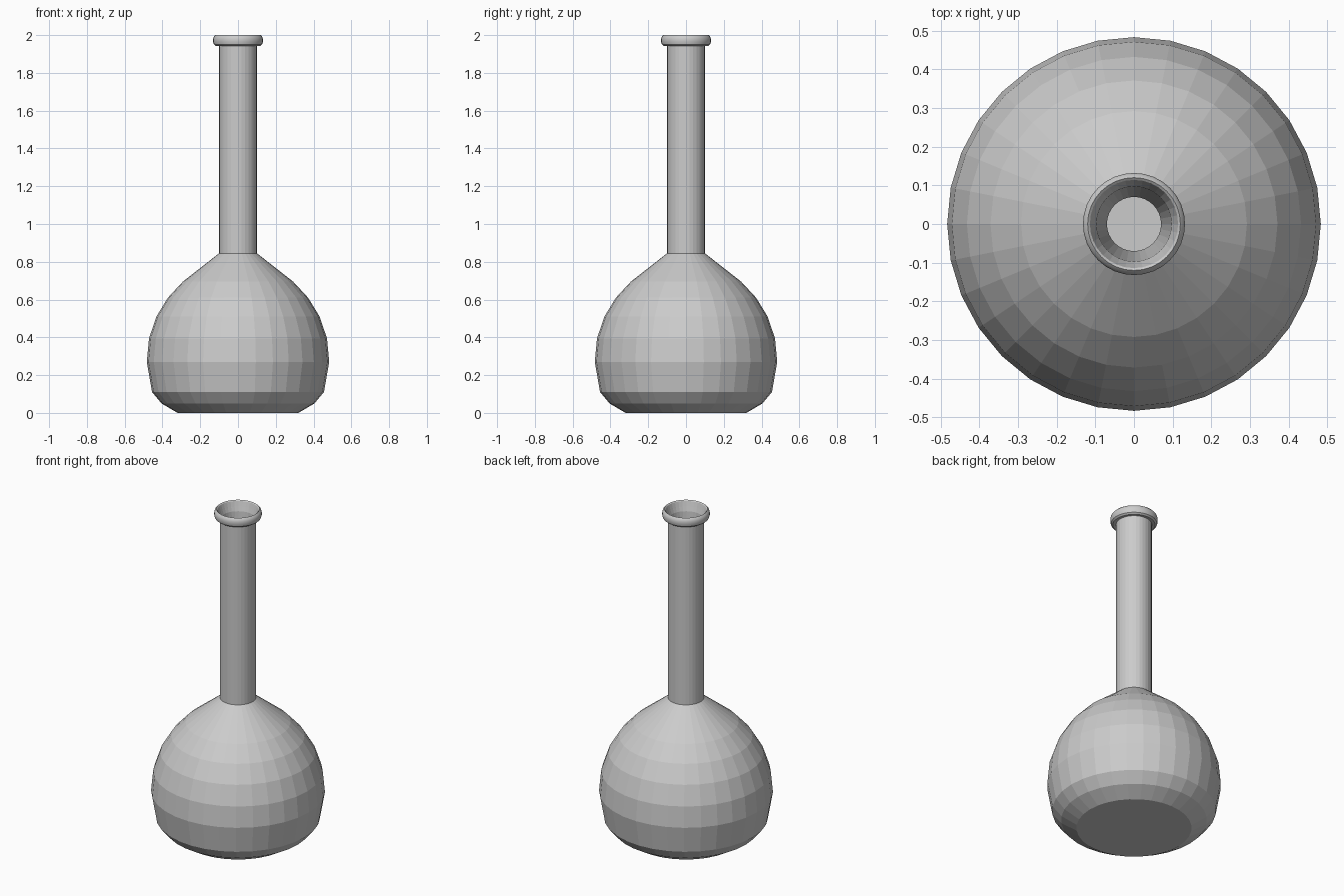
import bpy, bmesh, math

if "Cube" in bpy.data.objects:
    bpy.data.objects.remove(bpy.data.objects["Cube"])

SIDES = 32


def lathe(name, profile, smooth=False):
    """Spin an (r, z) profile around z; r = 0 closes to a single point."""
    bm = bmesh.new()
    rings = []
    for r, z in profile:
        if r == 0:
            rings.append([bm.verts.new((0, 0, z))] * SIDES)
        else:
            rings.append([bm.verts.new((r * math.cos(2 * math.pi * i / SIDES),
                                        r * math.sin(2 * math.pi * i / SIDES), z))
                          for i in range(SIDES)])
    for a, b in zip(rings, rings[1:]):
        for i in range(SIDES):
            j = (i + 1) % SIDES
            corners = list(dict.fromkeys((a[i], a[j], b[j], b[i])))
            bm.faces.new(corners)
    me = bpy.data.meshes.new(name)
    bm.to_mesh(me)
    bm.free()
    ob = bpy.data.objects.new(name, me)
    bpy.context.collection.objects.link(ob)
    if smooth:
        bpy.context.view_layer.objects.active = ob
        ob.select_set(True)
        bpy.ops.object.shade_smooth_by_angle(angle=math.radians(35))
        ob.select_set(False)
    return ob


# round faceted bulb with chamfered foot
bulb = [(0, 0), (0.32, 0), (0.405, 0.05), (0.455, 0.11), (0.483, 0.27),
        (0.471, 0.395), (0.432, 0.51), (0.371, 0.61), (0.292, 0.695), (0.10, 0.845)]
# straight neck
neck = [(0.10, 1.54), (0.10, 1.945)]
# rolled lip
lip = [(0.118, 1.943), (0.128, 1.951), (0.132, 1.965), (0.132, 1.98),
       (0.128, 1.992), (0.12, 2.0), (0.114, 1.995)]
# tapered mouth and hollow inside
inside = [(0.105, 1.965), (0.097, 1.94), (0.07, 1.54), (0.07, 0.835),
          (0.27, 0.68), (0.35, 0.60), (0.41, 0.505), (0.45, 0.39),
          (0.462, 0.27), (0.435, 0.12), (0.39, 0.06), (0.31, 0.02), (0, 0.02)]

lathe("flask_bulb", bulb)
lathe("flask_neck", [bulb[-1]] + neck)
lathe("flask_lip", [neck[-1]] + lip, smooth=True)
lathe("flask_inside", [lip[-1]] + inside)
